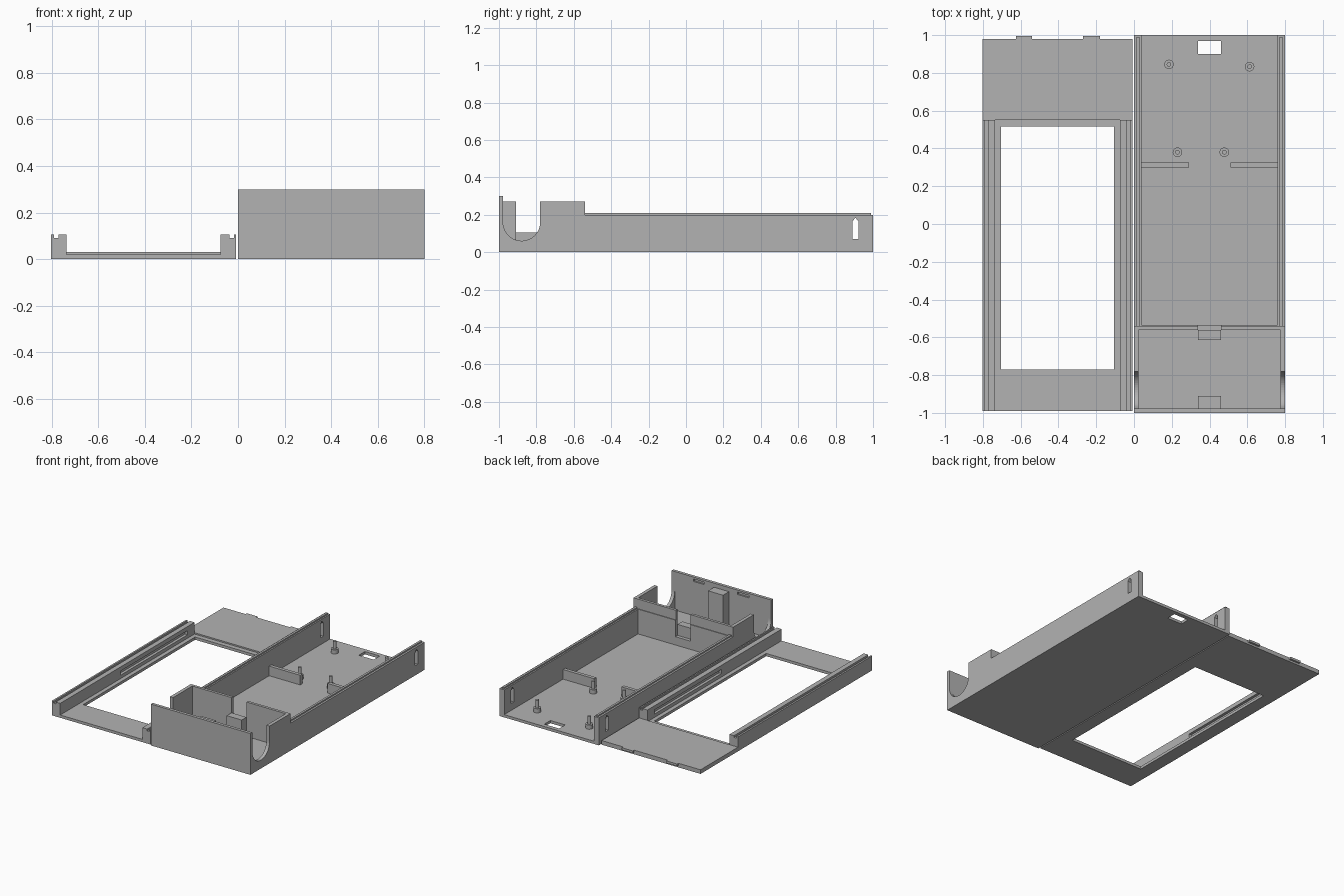
import bpy, bmesh, math

if "Cube" in bpy.data.objects:
    bpy.data.objects.remove(bpy.data.objects["Cube"])

grey = bpy.data.materials.new("plain grey")
grey.diffuse_color = (0.45, 0.45, 0.45, 1)
grey.use_nodes = True
grey.node_tree.nodes["Principled BSDF"].inputs["Base Color"].default_value = grey.diffuse_color


def finish(name, bm):
    bmesh.ops.recalc_face_normals(bm, faces=bm.faces)
    me = bpy.data.meshes.new(name)
    bm.to_mesh(me)
    bm.free()
    me.materials.append(grey)
    ob = bpy.data.objects.new(name, me)
    bpy.context.collection.objects.link(ob)
    return ob


def extrude_x(name, profile, x0, x1):
    """Extrude a (y, z) outline along x."""
    bm = bmesh.new()
    face = bm.faces.new([bm.verts.new((x0, y, z)) for y, z in profile])
    geom = bmesh.ops.extrude_face_region(bm, geom=[face])["geom"]
    verts = [g for g in geom if isinstance(g, bmesh.types.BMVert)]
    bmesh.ops.translate(bm, verts=verts, vec=(x1 - x0, 0, 0))
    return finish(name, bm)


def box(name, x0, x1, y0, y1, z0, z1):
    return extrude_x(name, [(y0, z0), (y1, z0), (y1, z1), (y0, z1)], x0, x1)


def cylinder(bm, x, y, z0, z1, r, n=24):
    verts = bmesh.ops.create_cone(bm, cap_ends=True, segments=n, radius1=r,
                                  radius2=r, depth=z1 - z0)["verts"]
    bmesh.ops.translate(bm, verts=verts, vec=(x, y, (z0 + z1) / 2))


def cut(target, cutter):
    mod = target.modifiers.new("cut", 'BOOLEAN')
    mod.operation, mod.solver, mod.object = 'DIFFERENCE', 'EXACT', cutter
    cutter.hide_render = True
    cutter.hide_set(True)


FLOOR = 0.02

# Tray: side outline with round cable notch, then hollowed
arc = [(-0.879 + 0.099 * math.cos(a), 0.16 - 0.099 * math.sin(a))
       for a in (math.pi * i / 24 for i in range(25))]
outline = ([(-1, 0), (1, 0), (1, 0.2), (-0.54, 0.2), (-0.54, 0.27), (-0.78, 0.27)]
           + arc + [(-0.978, 0.3), (-1, 0.3)])
tray = extrude_x("tray", outline, 0, 0.8)
cut(tray, box("main_cavity_cutter", 0.04, 0.76, -0.535, 1.1, FLOOR, 0.5))
cut(tray, box("front_cavity_cutter", 0.025, 0.775, -0.978, -0.56, FLOOR, 0.5))
cut(tray, box("divider_gap_cutter", 0.34, 0.46, -0.57, -0.52, 0.08, 0.5))
cut(tray, box("floor_hole_cutter", 0.34, 0.46, 0.9, 0.97, -0.1, 0.1))
# Pointed strap slots through both side walls
cut(tray, extrude_x("strap_slot_cutter", [(0.89, 0.07), (0.922, 0.07), (0.922, 0.165),
                                          (0.906, 0.185), (0.89, 0.165)], -0.1, 0.9))
# Latch slots in the inside of the front wall
for x0, x1 in ((0.18, 0.27), (0.54, 0.625)):
    cut(tray, box("latch_slot_cutter", x0, x1, -0.99, -0.9, 0.268, 0.286))

# Tongues on the side walls
for x0 in (0.014, 0.77):
    box("wall_tongue", x0, x0 + 0.016, -0.54, 0.99, 0.2, 0.21)

# Ribs, front post and block
for x0, x1 in ((0.04, 0.29), (0.51, 0.76)):
    box("board_rib", x0, x1, 0.3, 0.325, FLOOR, 0.09)
box("front_post", 0.34, 0.46, -0.978, -0.91, FLOOR, 0.27)
box("divider_block", 0.34, 0.46, -0.615, -0.56, FLOOR, 0.16)

# Stepped mounting pins
for x, y in ((0.185, 0.845), (0.612, 0.833), (0.23, 0.38), (0.478, 0.38)):
    bm = bmesh.new()
    cylinder(bm, x, y, FLOOR, 0.05, 0.025)
    cylinder(bm, x, y, 0.05, 0.105, 0.012)
    pin = finish("mounting_pin", bm)
    pin.data.shade_smooth()
    pin.data.set_sharp_from_angle(angle=math.radians(40))

# Lid: plate with window, thicker rear end, grooved side rails
lid_profile = [(-0.99, 0), (0.98, 0), (0.98, 0.03), (0.55, 0.03), (0.55, 0.105), (-0.99, 0.105)]
lid = extrude_x("lid", lid_profile, -0.803, -0.008)
cut(lid, box("lid_cavity_cutter", -0.735, -0.075, -1.1, 0.55, FLOOR, 0.3))
cut(lid, box("window_cutter", -0.705, -0.105, -0.77, 0.515, -0.1, 0.1))
for x0 in (-0.79, -0.037):
    cut(lid, box("rail_groove_cutter", x0, x0 + 0.019, -1.1, 0.7, 0.092, 0.3))
for x0, x1 in ((-0.755, -0.7), (-0.11, -0.055)):
    cut(lid, box("rail_slot_cutter", x0, x1, -0.3, 0.47, 0.045, 0.075))

# Latch tabs on the rear edge of the lid
for x0, x1 in ((-0.625, -0.54), (-0.27, -0.18)):
    box("latch_tab", x0, x1, 0.98, 0.995, 0.014, 0.03)
